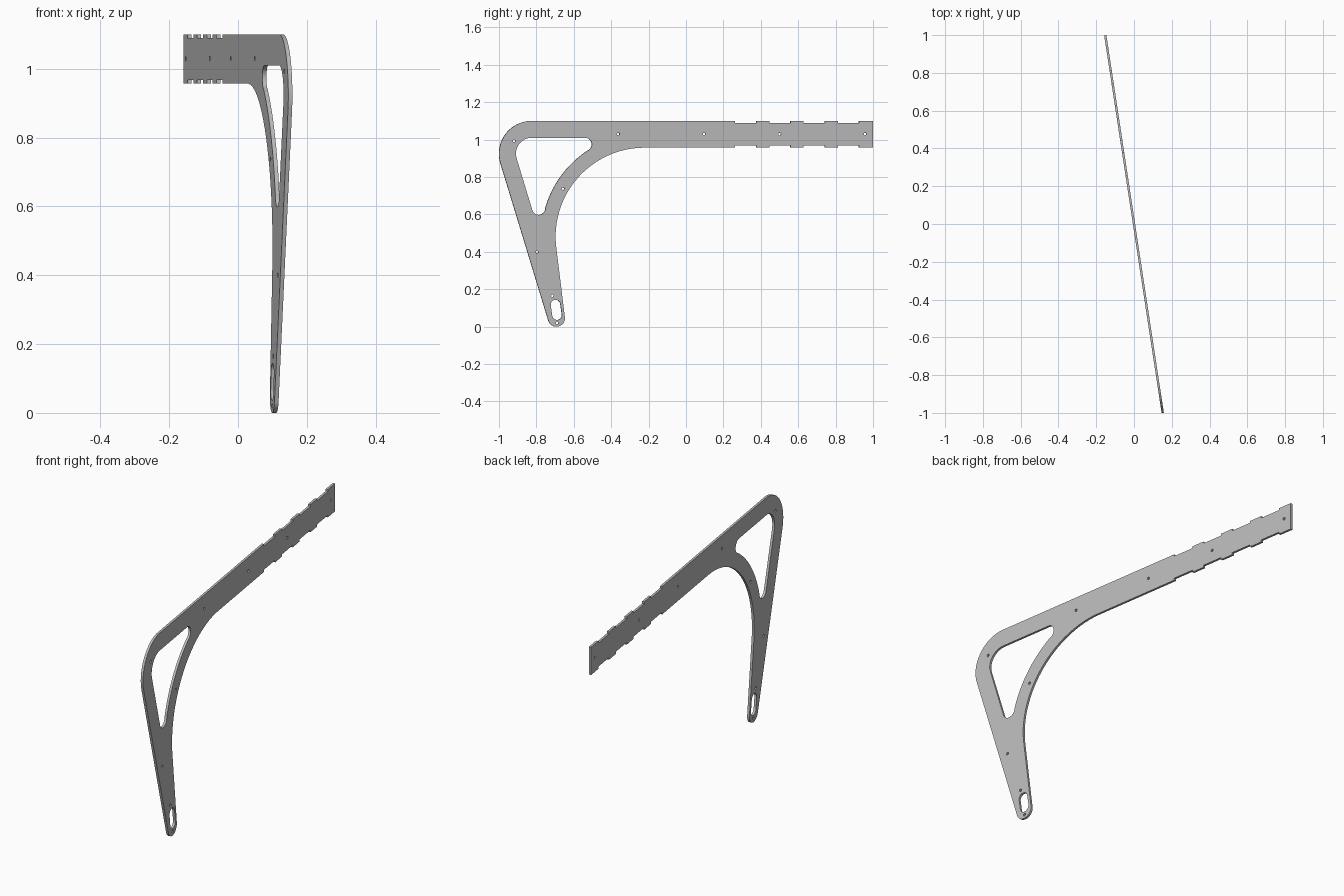
import bpy, bmesh
from math import radians, cos, sin, tan, pi
from mathutils import Matrix

if "Cube" in bpy.data.objects:
    bpy.data.objects.remove(bpy.data.objects["Cube"])

THICK = 0.012
YAW = radians(8.65)          # the plate stands turned about the vertical
TOP, BOTTOM = 1.10, 0.957    # edges of the horizontal arm


def arc(cx, cz, r, a0, a1, n=16):
    """Points on an arc, angles in degrees."""
    return [(cx + r * cos(radians(a0 + (a1 - a0) * i / n)),
             cz + r * sin(radians(a0 + (a1 - a0) * i / n))) for i in range(n + 1)]


def circle(cx, cz, r, n=16):
    return arc(cx, cz, r, 0, 360, n)[:-1]


# Locating notches along the arm
notches = [(0.26, 0.375), (0.445, 0.558), (0.628, 0.742), (0.812, 0.924)]


def notched(z, depth):
    pts = []
    for a, b in notches:
        pts += [(a, z), (a, z + depth), (b, z + depth), (b, z)]
    return pts


# Outer outline, counter-clockwise from the lower arm edge
outline = notched(BOTTOM, 0.011) + [(0.999, BOTTOM), (0.999, TOP)]
outline += notched(TOP, -0.01)[::-1]
outline += arc(-0.825, 0.925, 0.175, 90, 197, 28)      # rounded heel
outline += arc(-0.693, 0.045, 0.045, 197, 368, 24)     # rounded foot
outline += arc(-0.222, 0.481, 0.476, 188, 90, 36)      # inner sweep

# Triangular window
window = arc(-0.825, 0.925, 0.085, 90, 197, 20)
window += arc(-0.788, 0.634, 0.036, 197, 344.7, 14)
window += arc(-0.222, 0.481, 0.552, 164.2, 123.4, 20)
window += arc(-0.540, 0.974, 0.036, -57, 90, 14)

# Slot in the foot
slot = arc(-0.698, 0.118, 0.026, 8, 188, 12) + arc(-0.690, 0.062, 0.026, 188, 368, 12)

# Small pin holes
holes = [(-0.92, 0.993), (-0.363, 1.03), (0.096, 1.03), (0.50, 1.03), (0.957, 1.03),
         (-0.658, 0.738), (-0.797, 0.40), (-0.715, 0.165), (-0.69, 0.02)]

# Filled, extruded profile
curve = bpy.data.curves.new("bracket_profile", 'CURVE')
curve.dimensions = '2D'
curve.fill_mode = 'BOTH'
curve.extrude = THICK / 2
for pts in [outline, window, slot] + [circle(y, z, 0.007) for y, z in holes]:
    spline = curve.splines.new('POLY')
    spline.points.add(len(pts) - 1)
    for p, (y, z) in zip(spline.points, pts):
        p.co = (y / cos(YAW), z, 0, 1)
    spline.use_cyclic_u = True

bracket = bpy.data.objects.new("bracket_plate", curve)
bpy.context.collection.objects.link(bracket)
bpy.context.view_layer.objects.active = bracket
bracket.select_set(True)
bpy.ops.object.convert(target='MESH')
bracket = bpy.context.object

# Stand the plate upright and weld its caps to the rim
mesh = bracket.data
bm = bmesh.new()
bm.from_mesh(mesh)
bmesh.ops.remove_doubles(bm, verts=bm.verts, dist=0.0002)
upright = Matrix(((-sin(YAW), 0, cos(YAW), 0),
                  (cos(YAW), 0, sin(YAW), 0),
                  (0, 1, 0, 0),
                  (0, 0, 0, 1)))
bm.transform(upright)
bmesh.ops.recalc_face_normals(bm, faces=bm.faces)
bm.to_mesh(mesh)
bm.free()

grey = bpy.data.materials.new("plain grey")
grey.diffuse_color = (0.5, 0.5, 0.5, 1)
grey.use_nodes = True
grey.node_tree.nodes["Principled BSDF"].inputs["Base Color"].default_value = grey.diffuse_color
mesh.materials.clear()
mesh.materials.append(grey)
bpy.ops.object.shade_smooth_by_angle(angle=radians(30))
